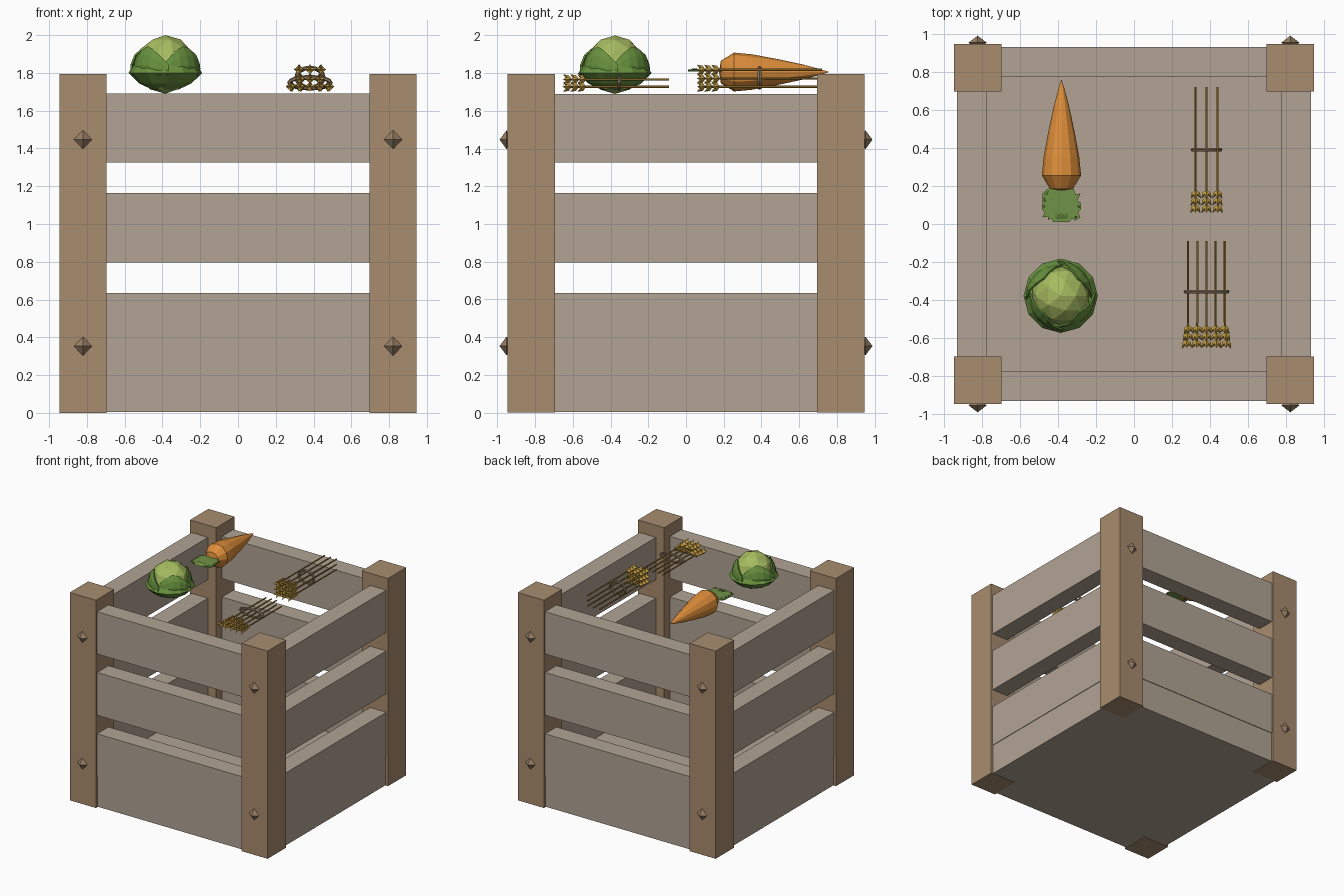
import bpy, bmesh, math
from mathutils import Vector, Matrix

if "Cube" in bpy.data.objects:
    bpy.data.objects.remove(bpy.data.objects["Cube"])


def lin(c):
    c /= 255
    return c / 12.92 if c <= 0.04045 else ((c + 0.055) / 1.055) ** 2.4


def material(name, r, g, b):
    m = bpy.data.materials.new(name)
    m.diffuse_color = (lin(r), lin(g), lin(b), 1)
    m.use_nodes = True
    m.node_tree.nodes["Principled BSDF"].inputs["Base Color"].default_value = m.diffuse_color
    return m


POST = material("warm wood", 168, 140, 110)
SLAT = material("grey wood", 177, 164, 148)
STUD = material("stud brown", 150, 125, 100)
DARK_LEAF = material("dark leaf green", 104, 146, 62)
PALE_LEAF = material("pale leaf green", 166, 188, 96)
ORANGE = material("carrot orange", 222, 142, 58)
TOP_GREEN = material("carrot top green", 112, 146, 70)
GOLD = material("wheat gold", 198, 158, 66)
STRAW = material("straw brown", 160, 122, 50)
TIE = material("tie brown", 140, 116, 92)


def finish(bm, name, mat):
    bmesh.ops.recalc_face_normals(bm, faces=bm.faces)
    me = bpy.data.meshes.new(name)
    bm.to_mesh(me)
    bm.free()
    me.materials.append(mat)
    ob = bpy.data.objects.new(name, me)
    bpy.context.collection.objects.link(ob)
    return ob


def box(name, lo, hi, mat):
    bm = bmesh.new()
    lo, hi = Vector(lo), Vector(hi)
    bmesh.ops.create_cube(bm, size=1, matrix=Matrix.Translation((lo + hi) / 2) @ Matrix.Diagonal((*(hi - lo), 1)))
    return finish(bm, name, mat)


def octahedron(bm, centre, half, rot=Matrix()):
    m = Matrix.Translation(centre) @ rot.to_4x4() @ Matrix.Diagonal((*half, 1))
    v = [bm.verts.new(m @ Vector(p)) for p in
         ((1, 0, 0), (0, 1, 0), (-1, 0, 0), (0, -1, 0), (0, 0, 1), (0, 0, -1))]
    for i in range(4):
        bm.faces.new((v[i], v[(i + 1) % 4], v[4]))
        bm.faces.new((v[(i + 1) % 4], v[i], v[5]))


def tube(bm, points, radius, sides=6, closed=False, up=Vector((0, 0, 1))):
    rings = []
    n = len(points)
    for i, p in enumerate(points):
        a = points[i - 1] if closed or i else p
        b = points[(i + 1) % n] if closed or i < n - 1 else p
        t = (b - a).normalized()
        s = t.cross(up).normalized()
        u = s.cross(t)
        rings.append([bm.verts.new(p + radius * (math.cos(k * math.tau / sides) * s + math.sin(k * math.tau / sides) * u))
                      for k in range(sides)])
    for i in range(n if closed else n - 1):
        a, b = rings[i], rings[(i + 1) % n]
        for k in range(sides):
            bm.faces.new((a[k], a[(k + 1) % sides], b[(k + 1) % sides], b[k]))
    if not closed:
        bm.faces.new(rings[0])
        bm.faces.new(rings[-1])


def lathe(bm, profile, sides, place):
    # profile holds (radius, height) pairs
    rings = []
    for r, h in profile:
        if r == 0:
            rings.append([bm.verts.new(place(0, 0, h))] * sides)
        else:
            rings.append([bm.verts.new(place(r * math.cos(k * math.tau / sides), r * math.sin(k * math.tau / sides), h))
                          for k in range(sides)])
    for a, b in zip(rings, rings[1:]):
        for k in range(sides):
            j = (k + 1) % sides
            bm.faces.new(list(dict.fromkeys((a[k], a[j], b[j], b[k]))))


# Crate: floor, posts, slats, studs
box("floor", (-0.925, -0.925, 0.004), (0.925, 0.925, 0.27), SLAT)
for sx in (-1, 1):
    for sy in (-1, 1):
        c = Vector((0.821 * sx, 0.821 * sy, 0.8975))
        h = Vector((0.125, 0.125, 0.8975))
        box("corner_post", c - h, c + h, POST)
        bm = bmesh.new()
        for z in (0.353, 1.447):
            octahedron(bm, (0.821 * sx, 0.952 * sy, z), (0.048, 0.037, 0.05))
        finish(bm, "post_studs", STUD)
for z0, z1 in ((0.27, 0.635), (0.795, 1.165), (1.325, 1.69)):
    for s in (-1, 1):
        a, b = sorted((0.775 * s, 0.93 * s))
        box("slat_front_back", (-0.72, a, z0), (0.72, b, z1), SLAT)
        box("slat_side", (a, -0.72, z0), (b, 0.72, z1), SLAT)

# Cabbage: pale heart, dark bowl, four pointed wrapping leaves
CX, CY = -0.385, -0.377
bm = bmesh.new()
bmesh.ops.create_icosphere(bm, subdivisions=2, radius=0.155, matrix=Matrix.Translation((CX, CY, 1.845)))
finish(bm, "cabbage_heart", PALE_LEAF)
bm = bmesh.new()
lathe(bm, [(0, 1.71), (0.07, 1.712), (0.14, 1.745), (0.195, 1.80), (0.165, 1.845), (0.14, 1.85)], 12,
      lambda x, y, z: Vector((CX + x, CY + y, z)))
finish(bm, "cabbage_bowl", DARK_LEAF)
for q in range(4):
    bm = bmesh.new()
    mid = math.radians(45 + 90 * q)
    cols = []
    for i in range(7):
        t = i / 3 - 1
        peak = 0.17 + 0.86 * (1 - abs(t) ** 1.6)
        col = []
        for j in range(4):
            lat = -0.2 + (peak * 0.72 + 0.2) * j / 3
            r = 0.176 + 0.01 * t
            ang = mid + t * math.radians(50)
            col.append(bm.verts.new((CX + r * math.cos(lat) * math.cos(ang), CY + r * math.cos(lat) * math.sin(ang),
                                     1.822 + r * math.sin(lat))))
        cols.append(col)
    for a, b in zip(cols, cols[1:]):
        for j in range(3):
            bm.faces.new((a[j], b[j], b[j + 1], a[j + 1]))
    leaf = finish(bm, "cabbage_leaf", DARK_LEAF)
    leaf.modifiers.new("thickness", "SOLIDIFY").thickness = 0.01

# Carrot lying along y, with a flat jagged top
KX, KZ = -0.381, 1.806
bm = bmesh.new()
lathe(bm, [(0, 0.175), (0.06, 0.185), (0.103, 0.255), (0.094, 0.35), (0.07, 0.48), (0.04, 0.62), (0.016, 0.71), (0, 0.76)],
      12, lambda x, y, h: Vector((KX + x, h, KZ + y)))
finish(bm, "carrot_root", ORANGE)
half = [(0.0, 0.055), (0.018, 0.045), (0.03, 0.06), (0.042, 0.01), (0.055, 0.03), (0.072, 0.018), (0.07, 0.04),
        (0.1, 0.035), (0.088, 0.06), (0.103, 0.08), (0.085, 0.09), (0.1, 0.115), (0.082, 0.12), (0.1, 0.16),
        (0.075, 0.155), (0.06, 0.195), (0.0, 0.195)]
bm = bmesh.new()
outline = half + [(-x, y) for x, y in half[-2:0:-1]]
bm.faces.new([bm.verts.new((KX + x, y, KZ + 0.012)) for x, y in outline])
bmesh.ops.triangulate(bm, faces=bm.faces)
greens = finish(bm, "carrot_greens", TOP_GREEN)
greens.modifiers.new("thickness", "SOLIDIFY").thickness = 0.008


def wheat_bundle(rows, y_head, y_end, y_tie, fan, tie_half, tie_z):
    stalks, heads, tie = bmesh.new(), bmesh.new(), bmesh.new()
    cx = 0.381
    for z, xs in rows:
        for x in xs:
            # heads fan outwards from the middle of the bundle
            lean = fan * (x - cx)
            base = Vector((x, y_head + 0.14, z))
            tube(stalks, [Vector((x, y_end, z)), base, base + Vector((lean * 0.1, -0.1, 0))], 0.006, 5)
            for k in range(3):
                p = base + Vector((lean, -1, 0)) * (0.018 + 0.038 * k)
                for turn in range(4):
                    rot = (Matrix.Rotation(-math.atan(lean), 3, "Z") @ Matrix.Rotation(turn * math.pi / 2, 3, "Y")
                           @ Matrix.Rotation(math.radians(32), 3, "Z"))
                    octahedron(heads, p + rot @ Vector((0, -0.022, 0)), (0.012, 0.029, 0.012), rot)
    # cord wrapped round the stalks
    ring = [Vector((cx + tie_half[0] * math.cos(a), y_tie, tie_z + tie_half[1] * math.sin(a)))
            for a in (k * math.tau / 16 for k in range(16))]
    tube(tie, ring, 0.011, 6, True, Vector((0, 1, 0)))
    finish(stalks, "wheat_stalks", STRAW)
    finish(heads, "wheat_heads", GOLD)
    finish(tie, "wheat_tie", TIE)


# Two wheat bundles
three = (0.324, 0.381, 0.438)
wheat_bundle([(1.728, three), (1.772, three), (1.818, three)], 0.055, 0.72, 0.39, 0.5, (0.072, 0.052), 1.775)
wheat_bundle([(1.728, (0.285, 0.333, 0.381, 0.429, 0.477)), (1.767, (0.333, 0.381, 0.429))],
             -0.655, -0.09, -0.355, 1.2, (0.11, 0.03), 1.748)
